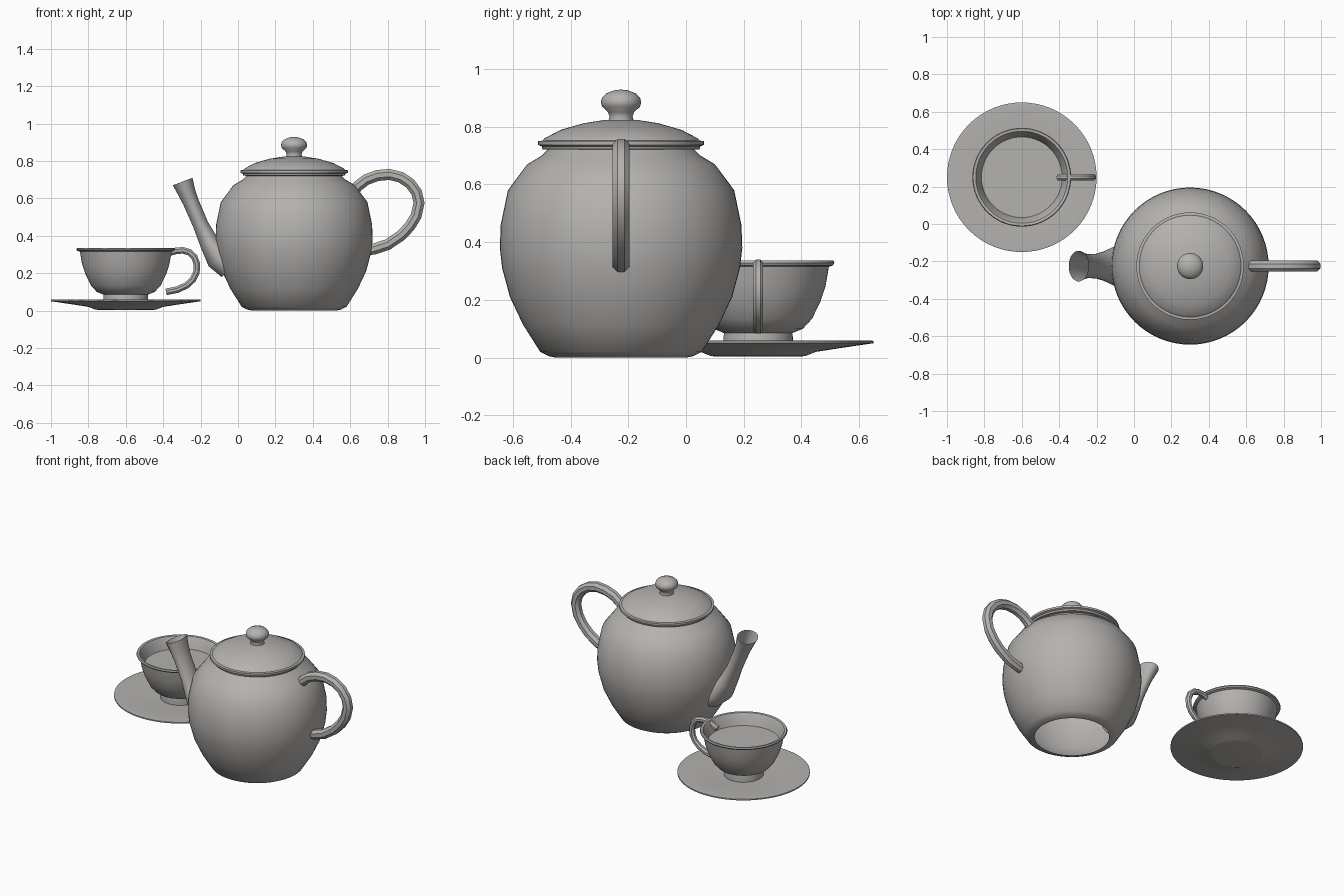
import bpy
import bmesh
from math import cos, sin, pi, radians
from mathutils import Vector

cube = bpy.data.objects.get("Cube")
if cube:
    bpy.data.objects.remove(cube, do_unlink=True)

# One glazed grey for everything
CLAY = (0.46, 0.445, 0.43, 1.0)
clay = bpy.data.materials.new("warm grey clay")
clay.use_nodes = True
clay.diffuse_color = CLAY
shader = clay.node_tree.nodes["Principled BSDF"]
shader.inputs["Base Color"].default_value = CLAY
shader.inputs["Roughness"].default_value = 0.6

POT = Vector((0.30, -0.225, 0))
CUP = Vector((-0.60, 0.25, 0))


def finish(name, bm, location, angle):
    """Turn a bmesh into a shaded, coloured object."""
    bmesh.ops.recalc_face_normals(bm, faces=bm.faces)
    mesh = bpy.data.meshes.new(name)
    bm.to_mesh(mesh)
    bm.free()
    mesh.materials.append(clay)
    obj = bpy.data.objects.new(name, mesh)
    obj.location = location
    bpy.context.collection.objects.link(obj)
    bpy.ops.object.select_all(action="DESELECT")
    obj.select_set(True)
    bpy.context.view_layer.objects.active = obj
    bpy.ops.object.shade_smooth_by_angle(angle=radians(angle))
    return obj


def lathe(name, profile, centre, sides=64, angle=35):
    """Spin a (radius, height) profile about the vertical axis."""
    bm = bmesh.new()
    verts = [bm.verts.new((r, 0, z)) for r, z in profile]
    edges = [bm.edges.new(pair) for pair in zip(verts, verts[1:])]
    bmesh.ops.spin(bm, geom=verts + edges, cent=(0, 0, 0), axis=(0, 0, 1),
                   angle=2 * pi, steps=sides, use_duplicate=False)
    bmesh.ops.remove_doubles(bm, verts=bm.verts, dist=0.0005)
    return finish(name, bm, centre, angle)


def sweep(name, path, y, sides, angle, capped):
    """Loft ellipses along (x, z, in-plane radius, y radius) stations."""
    bm = bmesh.new()
    rings = []
    for i, (x, z, a, b) in enumerate(path):
        before, after = path[max(i - 1, 0)], path[min(i + 1, len(path) - 1)]
        t = Vector((after[0] - before[0], 0, after[1] - before[1])).normalized()
        n = Vector((-t.z, 0, t.x))
        ring = []
        for k in range(sides):
            u = 2 * pi * (k + 0.5) / sides
            ring.append(bm.verts.new(Vector((x, 0, z)) + n * a * cos(u)
                                     + Vector((0, b * sin(u), 0))))
        rings.append(ring)
    for low, high in zip(rings, rings[1:]):
        for k in range(sides):
            j = (k + 1) % sides
            bm.faces.new((low[k], low[j], high[j], high[k]))
    if capped:
        bm.faces.new(rings[0])
        bm.faces.new(rings[-1])
    return finish(name, bm, (0, y, 0), angle)


def tube(name, points, radius, y):
    """Eight-sided handle of even thickness."""
    return sweep(name, [(x, z, radius, radius) for x, z in points],
                 y, 8, 40, True)


# Teapot body, open underneath
lathe("teapot_body", [
    (0.225, 0.0), (0.25, 0.005), (0.28, 0.02), (0.34, 0.115), (0.385, 0.21),
    (0.412, 0.31), (0.42, 0.38), (0.417, 0.46), (0.392, 0.58),
    (0.325, 0.67), (0.275, 0.7), (0.25, 0.725)], POT)

# Lid with rolled rim
lathe("teapot_lid", [
    (0, 0.72), (0.25, 0.72), (0.272, 0.722), (0.275, 0.732), (0.287, 0.737),
    (0.287, 0.75), (0.272, 0.752), (0.265, 0.76), (0.21, 0.789),
    (0.13, 0.812), (0.06, 0.823), (0, 0.826)], POT)

# Lid knob
lathe("lid_knob", [
    (0.045, 0.815), (0.04, 0.835), (0.045, 0.85), (0.066, 0.87),
    (0.07, 0.885), (0.066, 0.9), (0.052, 0.915), (0.025, 0.926),
    (0, 0.929)], POT, sides=32)

# Spout, flaring at the lip and the root
sweep("teapot_spout", [
    (-0.04, 0.23, 0.07, 0.11), (-0.10, 0.285, 0.075, 0.105),
    (-0.155, 0.365, 0.052, 0.08), (-0.20, 0.46, 0.042, 0.066),
    (-0.252, 0.58, 0.043, 0.065), (-0.275, 0.635, 0.048, 0.071),
    (-0.296, 0.69, 0.057, 0.082)], POT.y, 24, 50, False)

# Teapot handle
tube("teapot_handle", [
    (0.60, 0.615), (0.64, 0.665), (0.685, 0.7), (0.745, 0.722),
    (0.81, 0.728), (0.87, 0.713), (0.92, 0.68), (0.955, 0.632),
    (0.968, 0.575), (0.952, 0.505), (0.918, 0.45), (0.87, 0.4),
    (0.80, 0.353), (0.73, 0.33), (0.68, 0.323)], 0.032, POT.y)

# Saucer
lathe("saucer", [
    (0, 0.008), (0.15, 0.004), (0.165, 0.006), (0.2, 0.02), (0.29, 0.034),
    (0.4, 0.05), (0.4, 0.058), (0.385, 0.06), (0.22, 0.042), (0, 0.038)], CUP)

# Teacup wall, foot and rim
lathe("teacup", [
    (0.12, 0.04), (0.12, 0.072), (0.118, 0.085), (0.155, 0.1),
    (0.187, 0.135), (0.216, 0.195), (0.234, 0.25), (0.245, 0.315),
    (0.26, 0.32), (0.264, 0.328), (0.26, 0.336), (0.246, 0.334),
    (0.233, 0.31), (0.222, 0.28), (0.213, 0.255), (0.2, 0.225)], CUP)

# Liquid surface
lathe("tea_surface", [(0, 0.262), (0.216, 0.262)], CUP)

# Teacup handle
tube("teacup_handle", [
    (-0.405, 0.29), (-0.37, 0.308), (-0.33, 0.32), (-0.295, 0.322),
    (-0.26, 0.312), (-0.234, 0.288), (-0.22, 0.25), (-0.222, 0.205),
    (-0.242, 0.165), (-0.275, 0.135), (-0.325, 0.112), (-0.385, 0.1)],
    0.019, CUP.y)
